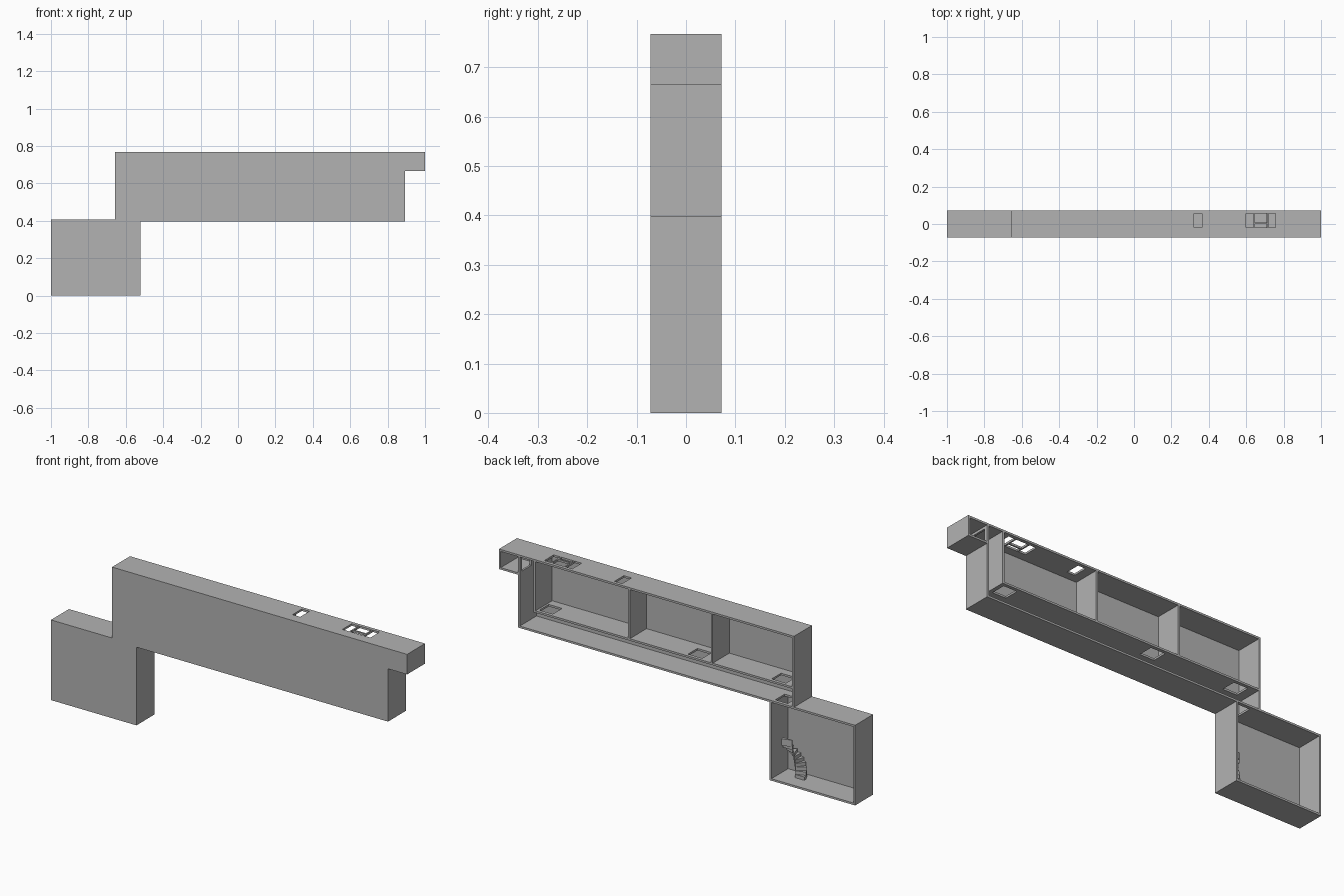
import bpy, bmesh, math
from mathutils import Vector

if "Cube" in bpy.data.objects:
    bpy.data.objects.remove(bpy.data.objects["Cube"], do_unlink=True)

# One flat grey for the whole shell
grey = bpy.data.materials.new("plain_grey")
grey.use_nodes = True
GREY = (0.45, 0.45, 0.45, 1)
grey.diffuse_color = GREY
for node in grey.node_tree.nodes:
    if node.type == 'BSDF_PRINCIPLED':
        node.inputs["Base Color"].default_value = GREY

D = 0.072          # half depth
T = 0.01           # wall thickness
BACK, INNER = D, -D + T
TOP, MID, BASE, LIP = 0.767, 0.397, 0.0, 0.665
HY = (-0.02, 0.055)  # depth range shared by the openings


def finish(bm, name):
    bmesh.ops.recalc_face_normals(bm, faces=bm.faces)
    mesh = bpy.data.meshes.new(name)
    bm.to_mesh(mesh)
    bm.free()
    mesh.materials.append(grey)
    obj = bpy.data.objects.new(name, mesh)
    bpy.context.collection.objects.link(obj)
    return obj


def extrude(bm, vector):
    res = bmesh.ops.extrude_face_region(bm, geom=bm.faces[:])
    verts = [g for g in res["geom"] if isinstance(g, bmesh.types.BMVert)]
    bmesh.ops.translate(bm, verts=verts, vec=vector)


def plate(name, u, v, place, push, holes=()):
    """Rectangular plate with rectangular openings (u0, u1, v0, v1)."""
    us = sorted({*u, *(h[i] for h in holes for i in (0, 1))})
    vs = sorted({*v, *(h[i] for h in holes for i in (2, 3))})
    bm = bmesh.new()
    grid = [[bm.verts.new(place(a, b)) for b in vs] for a in us]
    for i in range(len(us) - 1):
        for j in range(len(vs) - 1):
            cu, cv = (us[i] + us[i + 1]) / 2, (vs[j] + vs[j + 1]) / 2
            if any(h[0] < cu < h[1] and h[2] < cv < h[3] for h in holes):
                continue
            bm.faces.new((grid[i][j], grid[i + 1][j],
                          grid[i + 1][j + 1], grid[i][j + 1]))
    loose = [w for w in bm.verts if not w.link_faces]
    bmesh.ops.delete(bm, geom=loose, context='VERTS')
    extrude(bm, Vector(push))
    return finish(bm, name)


def floor(name, x0, x1, z, spans=(), extra=()):
    holes = [(a, b, *HY) for a, b in spans] + list(extra)
    return plate(name, (x0, x1), (INNER, BACK),
                 lambda a, b: (a, b, z), (0, 0, T), holes)


def wall(name, x, z0, z1, holes=(), t=T):
    return plate(name, (INNER, BACK), (z0, z1),
                 lambda a, b: (x, a, b), (t, 0, 0), holes)


# Front wall, one stepped silhouette
outline = [(-1, BASE), (-0.52, BASE), (-0.52, MID), (0.893, MID),
           (0.893, LIP), (1, LIP), (1, TOP), (-0.657, TOP),
           (-0.657, MID + T), (-1, MID + T)]
bm = bmesh.new()
bm.faces.new([bm.verts.new((x, -D, z)) for x, z in outline])
extrude(bm, Vector((0, T, 0)))
finish(bm, "front_wall")

# Roof with one small opening and one barred opening
roof_bays = [(0.32, 0.363), (0.6, 0.638), (0.72, 0.757)]
middle = [(0.645, 0.713, HY[0], 0.0), (0.645, 0.713, 0.008, HY[1])]
floor("roof", -0.657, 1, TOP - T, roof_bays, middle)

# Floors of the upper storey
floor("raised_floor", -0.657 + T, 0.805, 0.498,
      [(0.71, 0.785), (-0.13, -0.05), (-0.6, -0.52)])
floor("base_floor", -1, 0.893, MID, [(-0.61, -0.54)])
floor("overhang_floor", 0.893, 1, LIP)
floor("cellar_floor", -1, -0.52, BASE)

# Outer end walls
wall("overhang_end", 1 - T, LIP + T, TOP - T)
wall("upper_left_end", 0.893 - T, MID + T, TOP - T,
     [(*HY, 0.68, 0.745)])
wall("upper_right_end", -0.657, MID + T, TOP - T)
wall("cellar_left_end", -0.52 - T, BASE + T, MID)
wall("cellar_right_end", -1, BASE + T, MID)

# Partitions between the upper rooms
for i, x in enumerate((-0.2, 0.265, 0.795)):
    wall(f"partition_{i + 1}", x, 0.508, TOP - T)

# Winding stair in the cellar
STEPS, RISE, CENTRE = 11, 0.017, Vector((-0.605, 0.0, 0))
for i in range(STEPS):
    a0 = math.pi + i * math.radians(18)
    a1 = a0 + math.radians(18)
    bm = bmesh.new()
    ring = [(0.008, a0), (0.06, a0), (0.06, a1), (0.008, a1)]
    z = T + i * RISE
    bm.faces.new([bm.verts.new(CENTRE + Vector((r * math.cos(a),
                  r * math.sin(a), max(T, z - RISE)))) for r, a in ring])
    extrude(bm, Vector((0, 0, z + RISE - max(T, z - RISE))))
    finish(bm, f"stair_step_{i + 1}")
